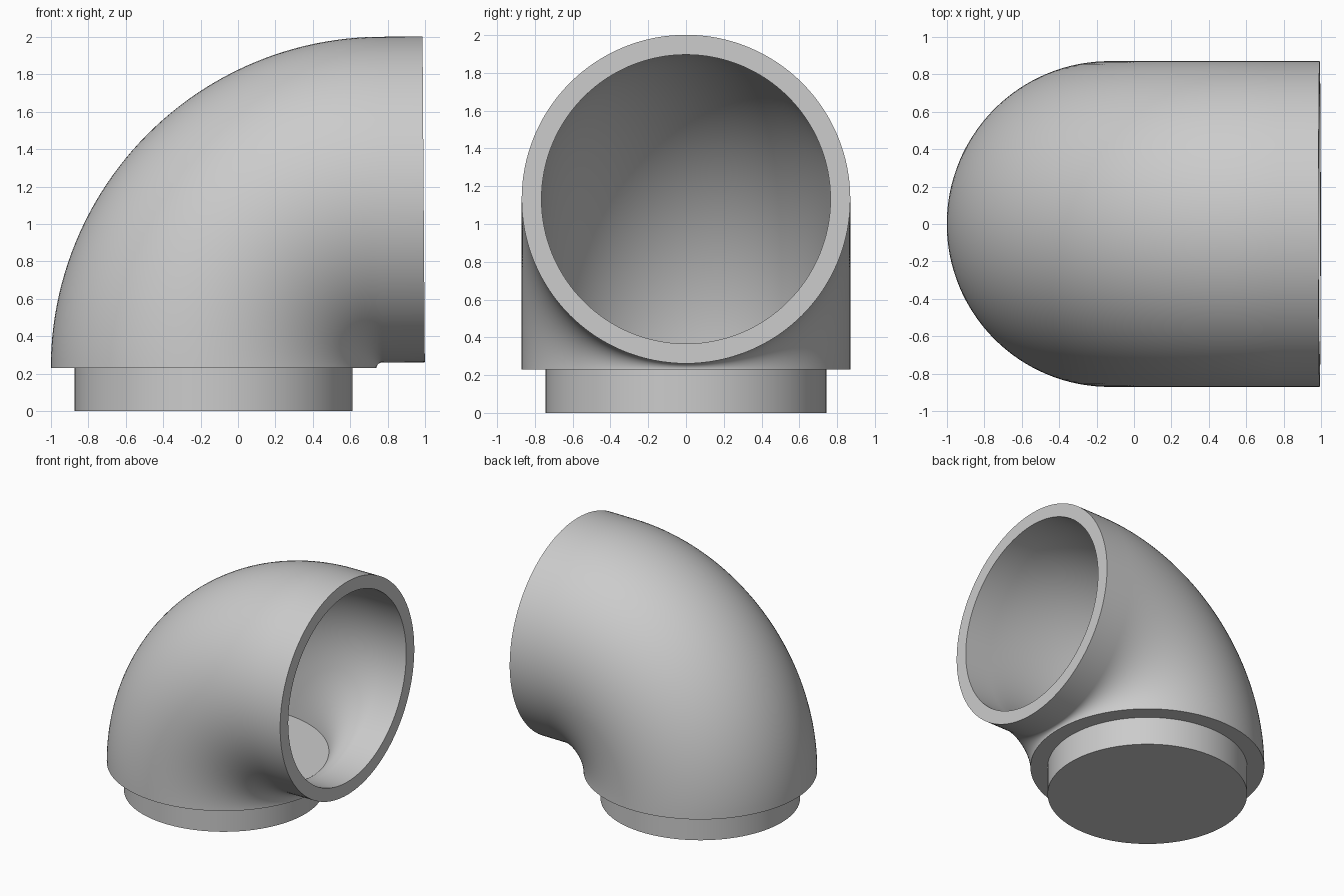
import bpy, bmesh
from math import sin, cos, pi, radians
from mathutils import Vector

cube = bpy.data.objects.get("Cube")
if cube:
    bpy.data.objects.remove(cube, do_unlink=True)

# Single plain grey
grey = bpy.data.materials.new("plain_grey")
grey.use_nodes = True
colour = (0.6, 0.6, 0.6, 1)
grey.diffuse_color = colour
grey.node_tree.nodes["Principled BSDF"].inputs["Base Color"].default_value = colour

SIDES, STEPS = 128, 48
OUTER, BORE = 0.87, 0.765
BEND, STRAIGHT = 0.90, 0.228
PIVOT = Vector((0.77, 0, 0.23))
TURN = radians(89.6)


def finish(obj):
    obj.data.materials.append(grey)
    bpy.ops.object.select_all(action='DESELECT')
    obj.select_set(True)
    bpy.context.view_layer.objects.active = obj
    bpy.ops.object.shade_smooth_by_angle(angle=radians(30))


def cylinder(name, x, radius, bottom, top):
    bpy.ops.mesh.primitive_cylinder_add(vertices=SIDES, radius=radius, depth=top - bottom,
                                        location=(x, 0, (bottom + top) / 2))
    obj = bpy.context.object
    obj.name = name
    finish(obj)


# Elbow: outer wall, open rim, bore and lower shoulder as one closed sweep
def ring(bm, angle, ahead, radius):
    out = Vector((-cos(angle), 0, sin(angle)))
    along = Vector((sin(angle), 0, cos(angle)))
    centre = PIVOT + out * BEND + along * ahead
    turns = [2 * pi * i / SIDES for i in range(SIDES)]
    return [bm.verts.new(centre + radius * (out * cos(t) + Vector((0, sin(t), 0))))
            for t in turns]


path = [(TURN * i / STEPS, 0) for i in range(STEPS + 1)] + [(TURN, STRAIGHT)]
sections = [(a, s, OUTER) for a, s in path]
sections += [(a, s, BORE) for a, s in reversed(path)]
sections.append((0, 0, 0.7))   # shoulder reaches under the plug

bm = bmesh.new()
rings = [ring(bm, *section) for section in sections]
for a, b in zip(rings, rings[1:] + rings[:1]):
    for i in range(SIDES):
        j = (i + 1) % SIDES
        bm.faces.new((a[i], a[j], b[j], b[i]))
bmesh.ops.recalc_face_normals(bm, faces=bm.faces)
mesh = bpy.data.meshes.new("elbow_pipe")
bm.to_mesh(mesh)
bm.free()
elbow = bpy.data.objects.new("elbow_pipe", mesh)
bpy.context.collection.objects.link(elbow)
finish(elbow)

# Solid spigot underneath and flat floor closing the bore
cylinder("bottom_spigot", -0.13, 0.7425, 0, 0.25)
cylinder("inner_floor", -0.11, 0.81, 0.24, 0.335)
